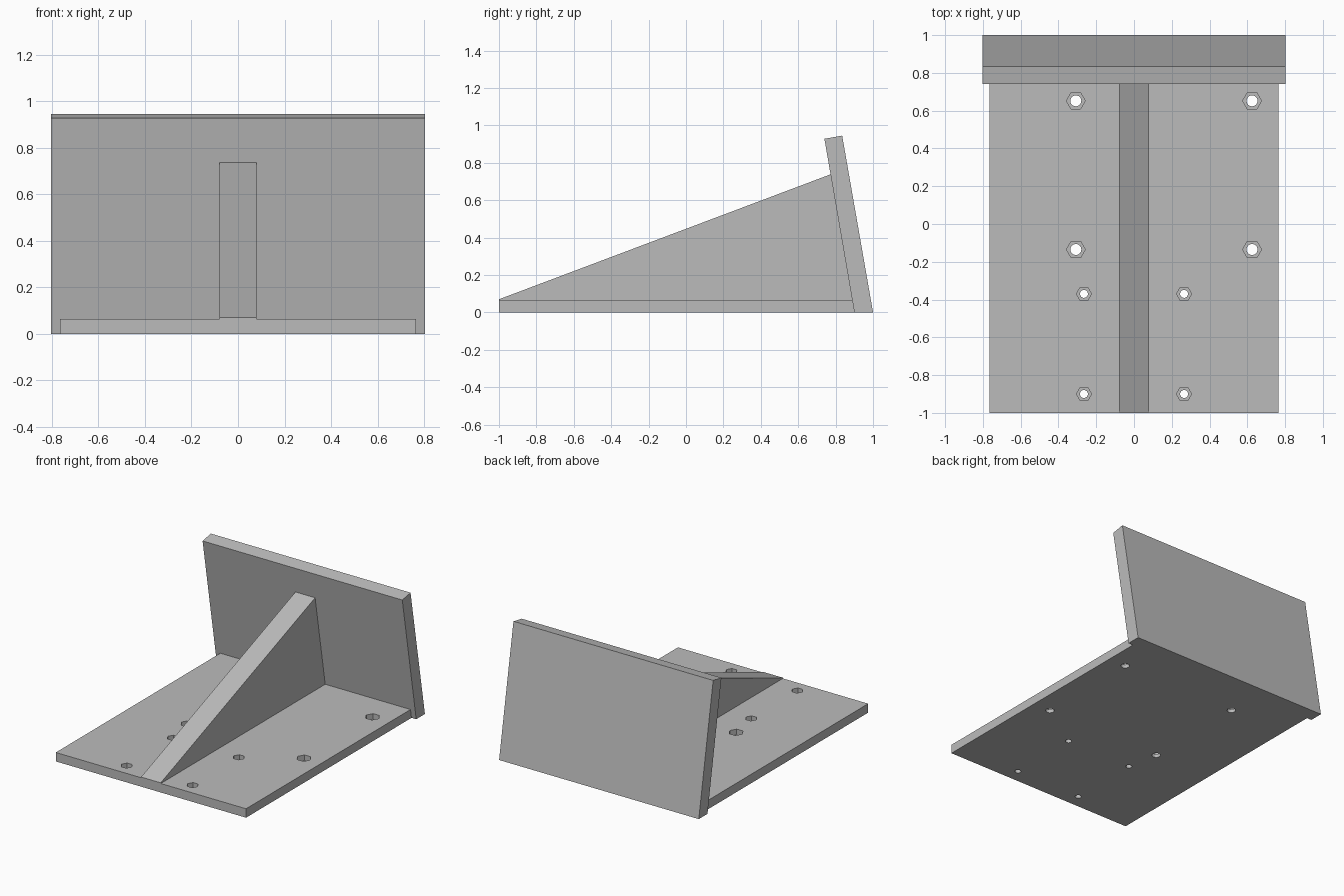
import bpy
import bmesh
import math
from mathutils import Matrix

cube = bpy.data.objects.get("Cube")
if cube:
    bpy.data.objects.remove(cube, do_unlink=True)

grey = bpy.data.materials.new("plain_grey")
grey.use_nodes = True
GREY = (0.5, 0.5, 0.5, 1)
grey.diffuse_color = GREY
grey.node_tree.nodes["Principled BSDF"].inputs["Base Color"].default_value = GREY

BASE_TOP = 0.065
SOCKET_DEPTH = 0.04


def add_object(name, bm):
    bmesh.ops.recalc_face_normals(bm, faces=bm.faces)
    mesh = bpy.data.meshes.new(name)
    bm.to_mesh(mesh)
    bm.free()
    mesh.materials.append(grey)
    obj = bpy.data.objects.new(name, mesh)
    bpy.context.collection.objects.link(obj)
    return obj


def side_extrusion(name, profile, half_width):
    """Extrude a (y, z) side profile symmetrically across x."""
    bm = bmesh.new()
    face = bm.faces.new([bm.verts.new((-half_width, y, z)) for y, z in profile])
    side = bmesh.ops.extrude_face_region(bm, geom=[face])["geom"]
    bmesh.ops.translate(bm, vec=(2 * half_width, 0, 0),
                        verts=[v for v in side if isinstance(v, bmesh.types.BMVert)])
    return add_object(name, bm)


def prisms(name, spots, sides, bottom, top):
    """Upright prisms at each (x, y, radius) spot."""
    bm = bmesh.new()
    for x, y, radius in spots:
        place = Matrix.Translation((x, y, (bottom + top) / 2))
        bmesh.ops.create_cone(bm, cap_ends=True, segments=sides, radius1=radius,
                              radius2=radius, depth=top - bottom,
                              matrix=place @ Matrix.Rotation(math.pi / 2, 4, "Z"))
    return add_object(name, bm)


def cut(target, cutter):
    cutter.hide_render = True
    mod = target.modifiers.new("cut", "BOOLEAN")
    mod.operation = "DIFFERENCE"
    mod.solver = "EXACT"
    mod.object = cutter
    bpy.context.view_layer.objects.active = target
    bpy.ops.object.modifier_apply(modifier=mod.name)
    bpy.data.objects.remove(cutter, do_unlink=True)


# Flat base, its rear edge meeting the leaning plate
base = side_extrusion("base_plate", [(-1, 0), (0.9, 0), (0.889, BASE_TOP), (-1, BASE_TOP)], 0.765)

# Bolt holes with hexagonal nut sockets: (x, y, socket radius, hole radius)
bolts = [(x, y, 0.05, 0.029) for x in (-0.308, 0.625) for y in (-0.135, 0.652)]
bolts += [(x, y, 0.04, 0.021) for x in (-0.265, 0.265) for y in (-0.9, -0.37)]
cut(base, prisms("socket_cutter", [(x, y, s) for x, y, s, h in bolts], 6,
                 BASE_TOP - SOCKET_DEPTH, BASE_TOP + 0.1))
cut(base, prisms("hole_cutter", [(x, y, h) for x, y, s, h in bolts], 24, -0.1, BASE_TOP + 0.1))

# Leaning plate at the rear
side_extrusion("leaning_plate", [(0.9, 0), (1, 0), (0.835, 0.945), (0.74, 0.928)], 0.803)

# Triangular rib bracing the plate
side_extrusion("support_rib", [(-1, BASE_TOP), (0.889, BASE_TOP), (0.773, 0.738), (-1, 0.07)], 0.079)
